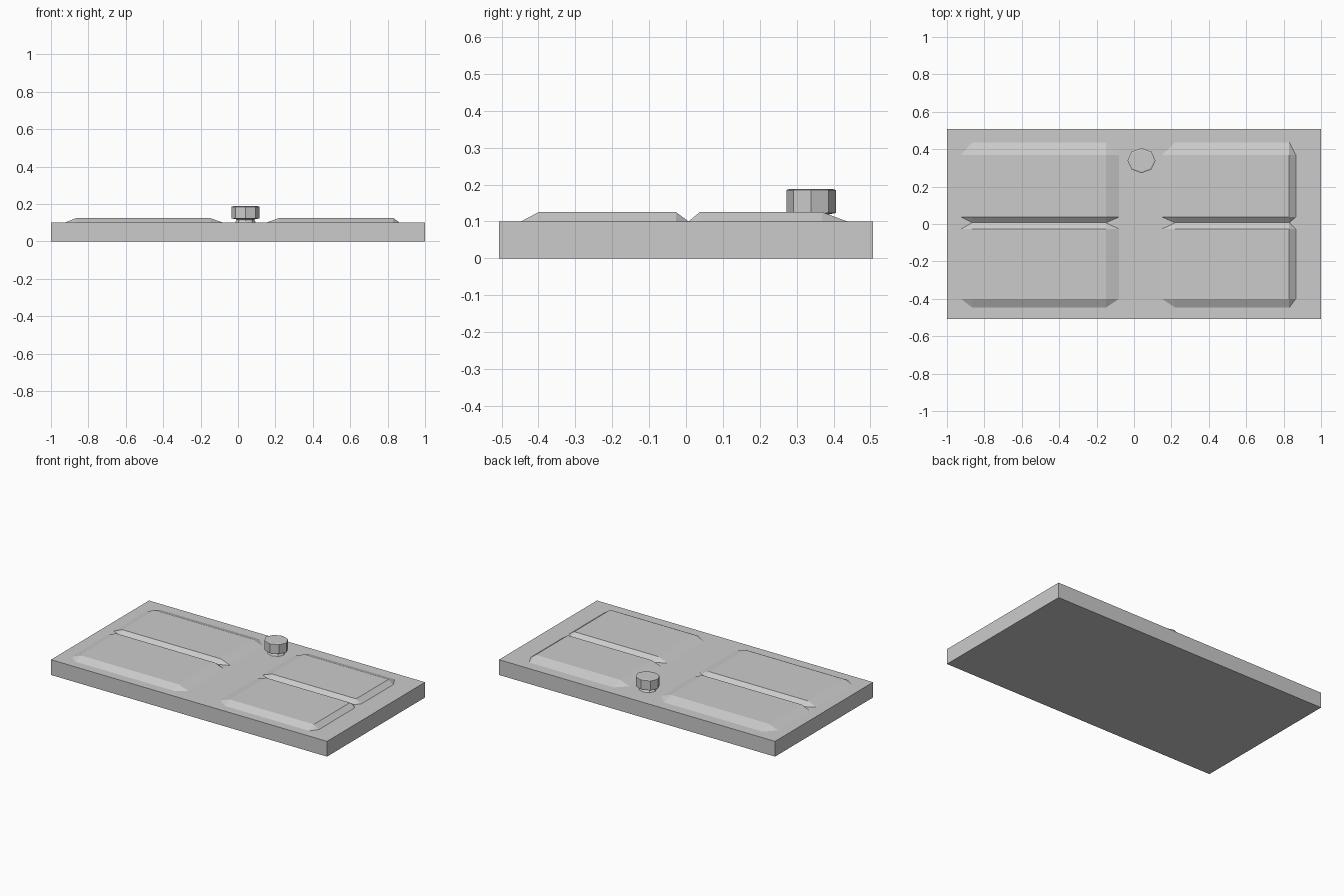
import bpy, bmesh
from math import cos, sin, pi

if "Cube" in bpy.data.objects:
    bpy.data.objects.remove(bpy.data.objects["Cube"])

BASE, TOP = 0.10, 0.125


def finish(name, bm):
    bmesh.ops.recalc_face_normals(bm, faces=bm.faces)
    mesh = bpy.data.meshes.new(name)
    bm.to_mesh(mesh)
    bm.free()
    ob = bpy.data.objects.new(name, mesh)
    bpy.context.collection.objects.link(ob)
    return ob


# Door slab: grid top with four raised panels, closed by sides and a bottom
xs = [-1, -0.925, -0.865, -0.15, -0.08, 0.15, 0.22, 0.83, 0.865, 1]
ys = [-0.507, -0.447, -0.40, -0.027, 0.007, 0.037, 0.37, 0.437, 0.507]
raised_x, raised_y = {2, 3, 6, 7}, {2, 3, 5, 6}
bm = bmesh.new()
grid = [[bm.verts.new((x, y, TOP if i in raised_x and j in raised_y else BASE))
         for j, y in enumerate(ys)] for i, x in enumerate(xs)]
for i in range(len(xs) - 1):
    for j in range(len(ys) - 1):
        quad = [grid[i][j], grid[i + 1][j], grid[i + 1][j + 1], grid[i][j + 1]]
        high = [k for k in range(4) if quad[k].co.z > BASE + 0.01]
        if len(high) == 1:
            # chamfered panel corner
            q = quad[high[0]:] + quad[:high[0]]
            bm.faces.new((q[0], q[1], q[3]))
            bm.faces.new((q[1], q[2], q[3]))
        else:
            bm.faces.new(quad)
rim = [e for e in bm.edges if e.is_boundary]
ext = bmesh.ops.extrude_edge_only(bm, edges=rim)["geom"]
for v in ext:
    if isinstance(v, bmesh.types.BMVert):
        v.co.z = 0
bmesh.ops.contextual_create(bm, geom=[e for e in ext if isinstance(e, bmesh.types.BMEdge)])
finish("panelled_door", bm)

# Octagonal knob: flared foot, neck and head, as stacked rings (scale, z)
bm = bmesh.new()
rings = []
for s, z in [(0.8, 0.095), (0.65, 0.11), (0.65, 0.118), (1, 0.123), (1, 0.185), (0.88, 0.188)]:
    rings.append([bm.verts.new((0.04 + 0.075 * s * cos(k * pi / 4),
                                0.339 + 0.067 * s * sin(k * pi / 4), z)) for k in range(8)])
for a, b in zip(rings, rings[1:]):
    for k in range(8):
        n = (k + 1) % 8
        bm.faces.new((a[k], a[n], b[n], b[k]))
bm.faces.new(rings[0])
bm.faces.new(rings[-1])
finish("knob", bm)
